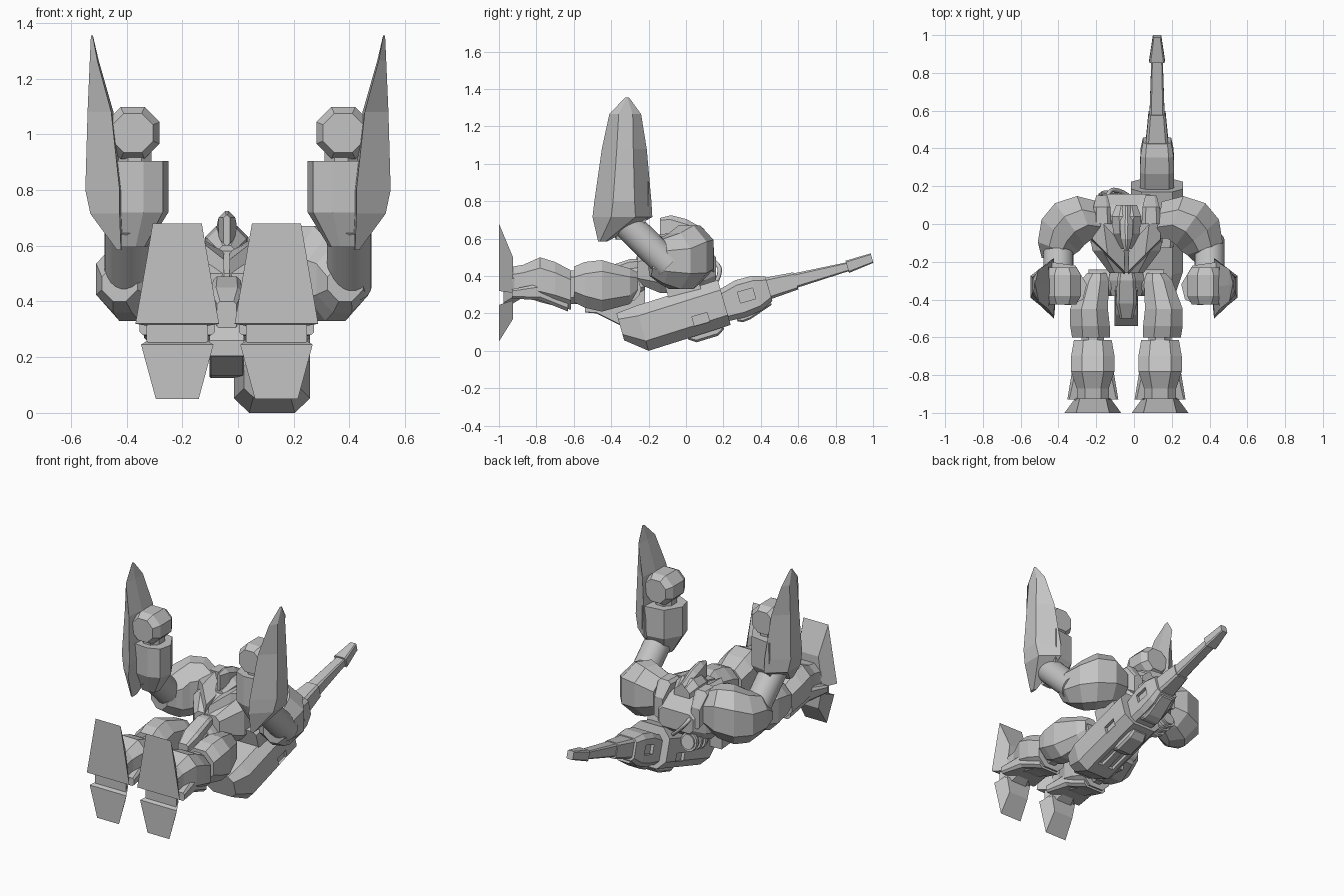
import bpy, bmesh, math
from mathutils import Vector

if "Cube" in bpy.data.objects:
    bpy.data.objects.remove(bpy.data.objects["Cube"])

GREY = bpy.data.materials.new("light grey")
GREY.diffuse_color = (0.55, 0.55, 0.55, 1)
GREY.use_nodes = True
GREY.node_tree.nodes["Principled BSDF"].inputs["Base Color"].default_value = GREY.diffuse_color
CX = -0.04                       # centre line of torso and legs


def loft(name, rings):
    """Skin a list of equal-length point rings, with capped ends."""
    bm = bmesh.new()
    vs = [[bm.verts.new(p) for p in r] for r in rings]
    n = len(vs[0])
    for a, b in zip(vs, vs[1:]):
        for i in range(n):
            j = (i + 1) % n
            bm.faces.new((a[i], a[j], b[j], b[i]))
    bm.faces.new(vs[0])
    bm.faces.new(vs[-1])
    bmesh.ops.recalc_face_normals(bm, faces=bm.faces)
    me = bpy.data.meshes.new(name)
    bm.to_mesh(me)
    bm.free()
    me.materials.append(GREY)
    ob = bpy.data.objects.new(name, me)
    bpy.context.collection.objects.link(ob)
    return ob


def octo(w, lo, hi, k=0.3):
    """Chamfered rectangle, half width w, from lo to hi."""
    c = k * min(2 * w, hi - lo)
    return [(-w + c, lo), (w - c, lo), (w, lo + c), (w, hi - c),
            (w - c, hi), (-w + c, hi), (-w, hi - c), (-w, lo + c)]


def along_y(name, cx, stations, k=0.3):
    """Stations are (y, half width, z low, z high)."""
    return loft(name, [[(cx + a, y, b) for a, b in octo(w, lo, hi, k)]
                       for y, w, lo, hi in stations])


def rod(name, p, q, r, n=20):
    p, q = Vector(p), Vector(q)
    bpy.ops.mesh.primitive_cylinder_add(vertices=n, radius=r, depth=(q - p).length,
                                        location=(p + q) / 2)
    ob = bpy.context.object
    ob.name = name
    ob.rotation_mode = 'QUATERNION'
    ob.rotation_quaternion = (q - p).to_track_quat('Z', 'Y')
    ob.data.materials.append(GREY)
    bpy.ops.object.shade_smooth_by_angle()
    return ob


# Torso
along_y("chest", CX, [(-.26, .09, .36, .5), (-.14, .18, .31, .58),
                      (.02, .21, .31, .6), (.1, .17, .33, .57), (.16, .12, .38, .5)], .2)
along_y("waist", CX, [(-.38, .08, .27, .42), (-.3, .095, .26, .45), (-.22, .08, .3, .45)])
along_y("pelvis", CX, [(-.54, .062, .205, .26), (-.48, .062, .2, .33),
                       (-.35, .062, .135, .42), (-.22, .062, .125, .42)], .04)
along_y("belt_box", CX, [(-.5, .035, .3, .4), (-.42, .055, .3, .45),
                         (-.3, .05, .35, .49), (-.25, .04, .38, .49)], .15)
rod("hip_axle", (-.24, -.31, .33), (.16, -.31, .33), .07, 12)
for s in (-1, 1):
    # chest plates meeting in a V
    loft("chest_plate", [[(CX + s * x, y, z) for x, y, z in ring] for ring in (
        [(.01, -.27, .48), (.01, -.15, .48), (.01, -.12, .58), (.01, -.25, .55)],
        [(.11, -.19, .45), (.13, .0, .45), (.12, .0, .64), (.1, -.16, .62)],
        [(.19, -.1, .45), (.2, .06, .45), (.18, .06, .6), (.18, -.08, .6)])])
    along_y("collar", CX + s * .13, [(.0, .05, .5, .64), (.09, .045, .45, .64),
                                     (.15, .03, .42, .55)], .2)

# Head and crest
along_y("head", CX, [(-.13, .03, .5, .6), (-.05, .07, .5, .66),
                     (.04, .078, .48, .67), (.1, .055, .48, .63)], .25)
along_y("crest", CX, [(-.14, .012, .6, .71), (-.08, .03, .6, .725),
                      (.0, .035, .6, .705), (.1, .02, .55, .65)], .4)

# Legs
for s in (-1, 1):
    c = CX + s * .178
    loft("thigh", [[(c + s * (d + a), y, b) for a, b in octo(w, lo, hi)]
                   for y, d, w, lo, hi in ((-.26, -.02, .05, .3, .42), (-.3, -.01, .075, .25, .44),
                                           (-.45, .02, .1, .21, .485), (-.54, .015, .105, .23, .475),
                                           (-.6, .01, .1, .26, .45))])
    along_y("knee", c, [(-.68, .065, .25, .44), (-.64, .06, .25, .43), (-.54, .06, .25, .43)])
    along_y("shin", c, [(-.93, .085, .28, .45), (-.87, .085, .29, .46), (-.78, .115, .26, .5),
                        (-.7, .115, .24, .475), (-.615, .1, .22, .43)], .25)
    along_y("calf_fin", c, [(-.93, .135, .28, .33), (-.78, .11, .27, .36), (-.63, .08, .21, .3)], .2)
    along_y("ankle", c, [(-.975, .11, .24, .33), (-.93, .09, .25, .42), (-.88, .07, .28, .42)], .2)
    # toe and heel: trapezoid soles tapering to the ankle
    for part, sole, back in (
            ("toe", ((.15, .32), (.088, .68)), ((.095, .31), (.07, .5))),
            ("heel", ((.13, .245), (.077, .05)), ((.09, .27), (.07, .17)))):
        loft(part, [[(c - w0, y, z0), (c + w0, y, z0), (c + w1, y, z1), (c - w1, y, z1)]
                    for y, ((w0, z0), (w1, z1)) in ((-1, sole), (-.925, back))])

# Arms
for s in (-1, 1):
    # shoulder guard: wide rings sweeping from torso round to the elbow
    rings = []
    for x, y, ang, w, lo, hi in ((.15, .02, 10, .1, .4, .62), (.24, .035, 20, .12, .36, .67),
                                 (.32, .0, 35, .135, .33, .67), (.37, -.06, 50, .13, .33, .63),
                                 (.395, -.13, 70, .1, .36, .6), (.405, -.19, 80, .065, .4, .53)):
        t = math.radians(ang)
        rings.append([(-.02 + s * (x + a * math.sin(t)), y + a * math.cos(t), b)
                      for a, b in octo(w, lo, hi, .32)])
    loft("upper_arm", rings)
    rod("elbow_strut", (s * .4, -.09, .455), (s * .4, -.34, .7), .08, 24)
    # forearm, narrowing below
    fore = [(.45, -.42), (.34, -.43), (.27, -.4), (.25, -.32), (.31, -.22), (.45, -.2)]
    loft("forearm", [[(s * (.39 + (x - .39) * k), -.33 + (y + .33) * k, z) for x, y in fore]
                     for k, z in ((.45, .595), (1, .72), (1, .905))])
    loft("wrist", [[(s * .37 + a, y, z) for a, y in octo(.06, -.39, -.26)]
                   for z in (.89, .95)])
    # fist: octagonal drum with bevelled ends
    loft("fist", [[(s * .378 + a * k, y, 1.005 + b * k) for a, b in octo(.097, -.093, .093, .29)]
                  for k, y in ((.75, -.425), (1, -.38), (1, -.27), (.75, -.23))])
    # blade along the outer side of the forearm
    loft("arm_blade", [[(s * x, y, z) for x, y in ((o, yf + .1 * m), (i, yf), (i - .01 * m, (yf + yb) / 2),
                                                   (i, yb), (o, yb - .09 * m))]
                       for z, o, i, yf, yb, m in ((.585, .435, .42, -.47, -.42, .1),
                                                  (.715, .53, .425, -.5, -.18, 1),
                                                  (.8, .548, .425, -.49, -.185, 1),
                                                  (1.08, .54, .455, -.45, -.21, .8),
                                                  (1.265, .532, .505, -.41, -.24, .5),
                                                  (1.355, .528, .522, -.325, -.305, .1))])

# Back cannon, built in a frame tilted 16 degrees up
GX, TILT = .122, math.radians(16)
CT, ST = math.cos(TILT), math.sin(TILT)


def gp(a, u, v):
    return (GX + a, -.2 + u * CT - v * ST, u * ST + v * CT)


def gun(name, stations, k=.25):
    return loft(name, [[gp(a, u, v) for a, v in octo(w, lo, hi, k)]
                       for u, w, lo, hi in stations])


body = gun("cannon_body", [(-.11, .1, .09, .24), (0, .137, 0, .25), (.46, .137, .012, .262)], .22)
neck = gun("cannon_neck", [(.45, .09, .035, .21), (.55, .09, .03, .235),
                           (.64, .088, .04, .233), (.71, .075, .075, .21)], .15)
gun("cannon_belly", [(.22, .05, .0, .1), (.26, .06, -.027, .1), (.38, .06, -.025, .1),
                     (.42, .05, .0, .1)], .1)
gun("cannon_jaw", [(.5, .055, .02, .1), (.53, .06, .008, .1), (.57, .055, .012, .1),
                   (.7, .045, .055, .12)], .1)
gun("barrel_base", [(.7, .06, .085, .205), (.86, .045, .095, .19)], .12)
gun("barrel", [(.85, .04, .105, .185), (1.16, .03, .115, .162)], .12)
gun("muzzle", [(1.145, .042, .105, .173), (1.285, .022, .121, .173)], .12)
gun("cannon_mount", [(.18, .09, .22, .36), (.36, .1, .22, .34)], .15)


def recess(target, u, v, du, dv, at, side):
    """Cut a shallow vent into a flank (side = -1 or 1) or the underside (side = 0)."""
    quad = [(u + p * du, v + q * dv) for p, q in ((-1, -1), (1, -1), (1, 1), (-1, 1))]
    rings = [[gp(side * (at + e), a, b) if side else gp(b, a, at - e) for a, b in quad]
             for e in (-.02, .02)]
    cutter = loft("vent_cutter", rings)
    cutter.hide_render = True
    cutter.hide_set(True)
    m = target.modifiers.new("vent", 'BOOLEAN')
    m.operation, m.object = 'DIFFERENCE', cutter


for s in (-1, 1):
    recess(body, .315, .085, .042, .026, .137, s)
    recess(neck, .585, .14, .042, .03, .09, s)
    recess(body, .15, s * .04, .07, .018, .004, 0)

# Back canister with rings, and a looping hose
rod("canister", (-.13, .02, .3), (-.13, .17, .33), .045, 12)
for i in range(3):
    rod("canister_ring", (-.13, .05 + i * .045, .306 + i * .009),
        (-.13, .07 + i * .045, .31 + i * .009), .058, 12)
cu = bpy.data.curves.new("hose", 'CURVE')
cu.dimensions = '3D'
cu.bevel_depth, cu.bevel_resolution, cu.resolution_u = .012, 1, 4
sp = cu.splines.new('BEZIER')
pts = [(-.14, .1, .5), (-.13, .17, .46), (-.08, .175, .4), (.0, .13, .33)]
sp.bezier_points.add(len(pts) - 1)
for b, p in zip(sp.bezier_points, pts):
    b.co = p
    b.handle_left_type = b.handle_right_type = 'AUTO'
cu.materials.append(GREY)
bpy.context.collection.objects.link(bpy.data.objects.new("hose", cu))
